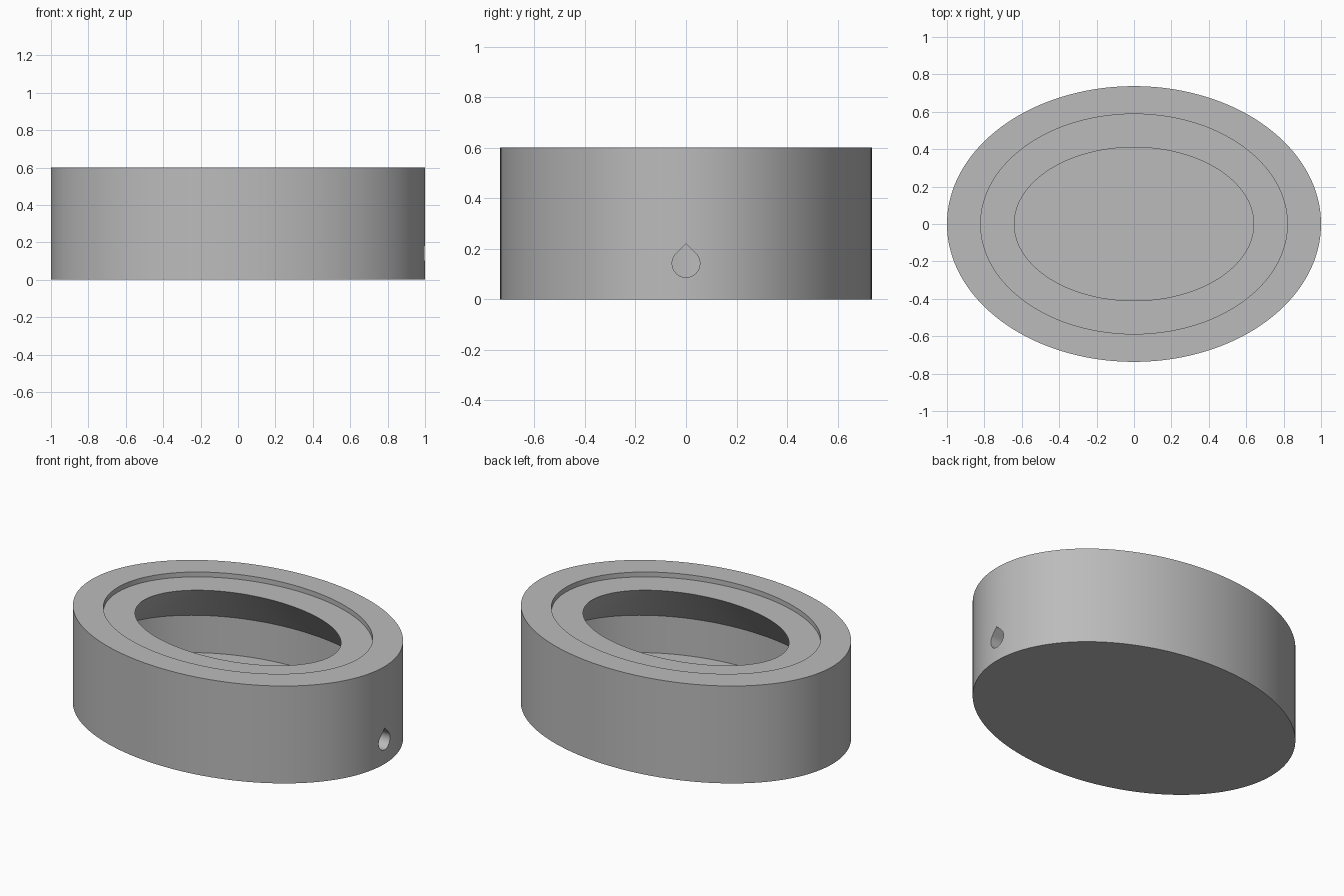
import bpy, bmesh, math

if "Cube" in bpy.data.objects:
    bpy.data.objects.remove(bpy.data.objects["Cube"], do_unlink=True)

SEGMENTS = 160


def flat_material(name, value):
    mat = bpy.data.materials.new(name)
    mat.use_nodes = True
    color = (value, value, value, 1)
    mat.diffuse_color = color
    mat.node_tree.nodes["Principled BSDF"].inputs["Base Color"].default_value = color
    return mat


def make_object(name, bm):
    bmesh.ops.recalc_face_normals(bm, faces=bm.faces)
    mesh = bpy.data.meshes.new(name)
    bm.to_mesh(mesh)
    bm.free()
    obj = bpy.data.objects.new(name, mesh)
    bpy.context.collection.objects.link(obj)
    return obj


def loft(name, rings):
    """Join closed rings of points into a capped solid."""
    bm = bmesh.new()
    loops = [[bm.verts.new(p) for p in ring] for ring in rings]
    for low, high in zip(loops, loops[1:]):
        for i in range(len(low)):
            j = (i + 1) % len(low)
            bm.faces.new((low[i], low[j], high[j], high[i]))
    bm.faces.new(loops[0])
    bm.faces.new(loops[-1])
    return make_object(name, bm)


def oval(a, b, z):
    turn = math.tau / SEGMENTS
    return [(a * math.cos(i * turn), b * math.sin(i * turn), z) for i in range(SEGMENTS)]


# Oval body: outer wall, rim, recessed ledge, flared underside, cavity and floor
profile = [
    (1.0, 0.737, 0.0),
    (1.0, 0.737, 0.6),
    (0.82, 0.588, 0.6),
    (0.82, 0.588, 0.57),
    (0.64, 0.41, 0.57),
    (0.88, 0.615, 0.315),
    (0.88, 0.615, 0.085),
]
body = loft("oval_housing", [oval(*p) for p in profile])
body.data.materials.append(flat_material("light_grey", 0.5))


# Teardrop cable hole through the wall on the +x side
def teardrop(x):
    r, z = 0.055, 0.142
    arc = [math.radians(135 + 270 * i / 32) for i in range(33)]
    points = [(x, r * math.cos(t), z + r * math.sin(t)) for t in arc]
    return points + [(x, 0, z + r * math.sqrt(2))]


cutter = loft("cable_hole_cutter", [teardrop(0.75), teardrop(1.1)])
cutter.hide_render = True
hole = body.modifiers.new("cable_hole", 'BOOLEAN')
hole.operation = 'DIFFERENCE'
hole.solver = 'EXACT'
hole.object = cutter

bpy.ops.object.select_all(action='DESELECT')
body.select_set(True)
bpy.context.view_layer.objects.active = body
bpy.ops.object.modifier_apply(modifier=hole.name)
bpy.data.objects.remove(cutter, do_unlink=True)
bpy.ops.object.shade_smooth_by_angle(angle=math.radians(30))
